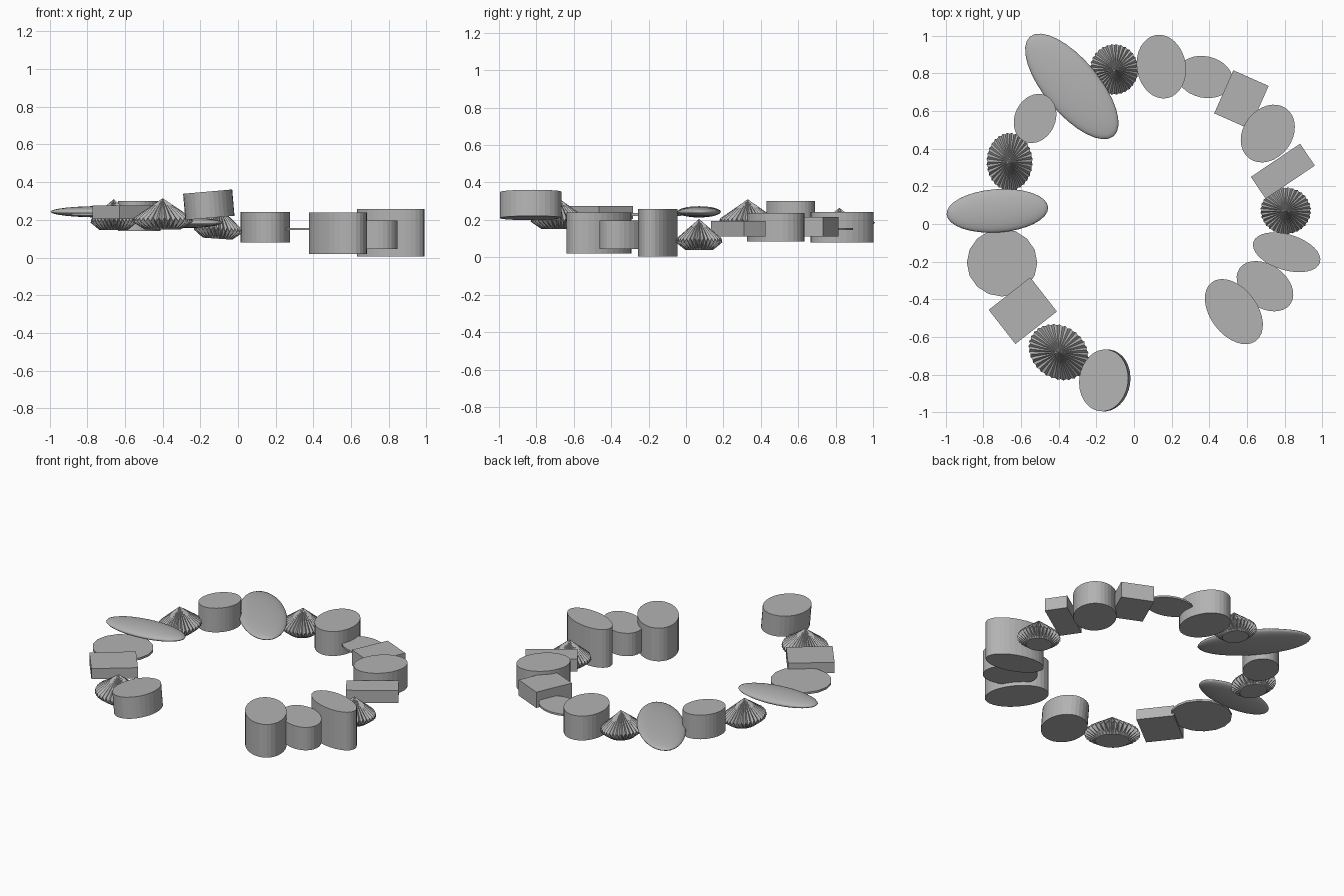
import bpy, bmesh, math
from mathutils import Matrix, Euler

if "Cube" in bpy.data.objects:
    bpy.data.objects.remove(bpy.data.objects["Cube"])

grey = bpy.data.materials.new("stone_grey")
grey.diffuse_color = (0.45, 0.45, 0.45, 1)
grey.use_nodes = True
grey.node_tree.nodes["Principled BSDF"].inputs["Base Color"].default_value = grey.diffuse_color


def finish(name, bm, loc, angle, size, tilt=(0, 0), smooth=False):
    """Scale a unit mesh, turn it about z, tilt it and place it."""
    m = (Matrix.Translation(loc) @ Euler((math.radians(tilt[0]), math.radians(tilt[1]), 0)).to_matrix().to_4x4()
         @ Matrix.Rotation(math.radians(angle), 4, 'Z') @ Matrix.Diagonal((*size, 1)))
    bm.transform(m)
    bmesh.ops.recalc_face_normals(bm, faces=bm.faces)
    for f in bm.faces:
        f.smooth = smooth
    me = bpy.data.meshes.new(name)
    bm.to_mesh(me)
    bm.free()
    me.materials.append(grey)
    bpy.context.collection.objects.link(bpy.data.objects.new(name, me))


def drum(name, x, y, rx, ry, angle, z0, z1, tilt=(0, 0), sides=32):
    bm = bmesh.new()
    bmesh.ops.create_cone(bm, cap_ends=True, segments=sides, radius1=1, radius2=1, depth=1)
    finish(name, bm, (x, y, (z0 + z1) / 2), angle, (rx, ry, z1 - z0), tilt)


def block(name, x, y, sx, sy, angle, z0, z1, tilt=(0, 0)):
    bm = bmesh.new()
    bmesh.ops.create_cube(bm, size=1)
    finish(name, bm, (x, y, (z0 + z1) / 2), angle, (sx, sy, z1 - z0), tilt)


def pebble(name, x, y, rx, ry, angle, z, rz, tilt=(0, 0)):
    bm = bmesh.new()
    bmesh.ops.create_uvsphere(bm, u_segments=32, v_segments=16, radius=1)
    finish(name, bm, (x, y, z), angle, (rx, ry, rz), tilt, True)


def gem(name, x, y, rx, ry, angle, z, tilt=(0, 0)):
    """Cone on top, zigzag girdle, short crown with a flat table underneath."""
    bm = bmesh.new()
    n = 64
    rim, table = [], []
    for i in range(n):
        a = math.tau * i / n
        r, dz = (1.0, -0.01) if i % 2 else (0.955, 0.012)
        rim.append(bm.verts.new((r * math.cos(a), r * math.sin(a), dz)))
        table.append(bm.verts.new((0.6 * math.cos(a), 0.6 * math.sin(a), -0.05)))
    tip = bm.verts.new((0, 0, 0.115))
    for i in range(n):
        j = (i + 1) % n
        bm.faces.new((rim[i], rim[j], tip))
        bm.faces.new((rim[i], table[i], table[j]))
        bm.faces.new((rim[i], table[j], rim[j]))
    bm.faces.new(table)
    finish(name, bm, (x, y, z), angle, (rx, ry, 1), tilt)


# left strand, front to back
drum("drum_bead_1", -0.155, -0.83, 0.13, 0.165, -8, 0.21, 0.35, (0, -5))
gem("gem_bead_1", -0.40, -0.68, 0.17, 0.14, -35, 0.20)
block("block_bead_1", -0.59, -0.46, 0.28, 0.23, 38, 0.205, 0.275)
drum("disc_bead_1", -0.70, -0.205, 0.187, 0.18, 0, 0.222, 0.236, sides=16)
pebble("pebble_bead_1", -0.725, 0.07, 0.27, 0.115, 4, 0.243, 0.03)
gem("gem_bead_2", -0.66, 0.33, 0.123, 0.155, 0, 0.195)
drum("drum_bead_2", -0.525, 0.56, 0.108, 0.135, -25, 0.14, 0.30)

# back of the ring
pebble("pebble_bead_2", -0.33, 0.73, 0.345, 0.145, -50, 0.185, 0.03)
gem("gem_bead_3", -0.105, 0.82, 0.13, 0.135, 0, 0.15, (0, 4))
drum("drum_bead_3", 0.145, 0.835, 0.13, 0.17, 10, 0.08, 0.242)
drum("disc_bead_2", 0.375, 0.78, 0.15, 0.11, -12, 0.145, 0.157)

# right strand, back to front
block("block_bead_2", 0.57, 0.66, 0.205, 0.25, -24, 0.11, 0.215)
drum("drum_bead_4", 0.71, 0.48, 0.165, 0.13, 53, 0.085, 0.238)
block("block_bead_3", 0.79, 0.28, 0.315, 0.14, 34, 0.11, 0.193)
gem("gem_bead_4", 0.805, 0.07, 0.135, 0.125, 0, 0.09)
drum("drum_bead_5", 0.81, -0.15, 0.185, 0.095, -17, 0.005, 0.258)
drum("drum_bead_6", 0.695, -0.33, 0.165, 0.115, -35, 0.045, 0.197)
drum("drum_bead_7", 0.53, -0.465, 0.195, 0.125, -53, 0.02, 0.24)
